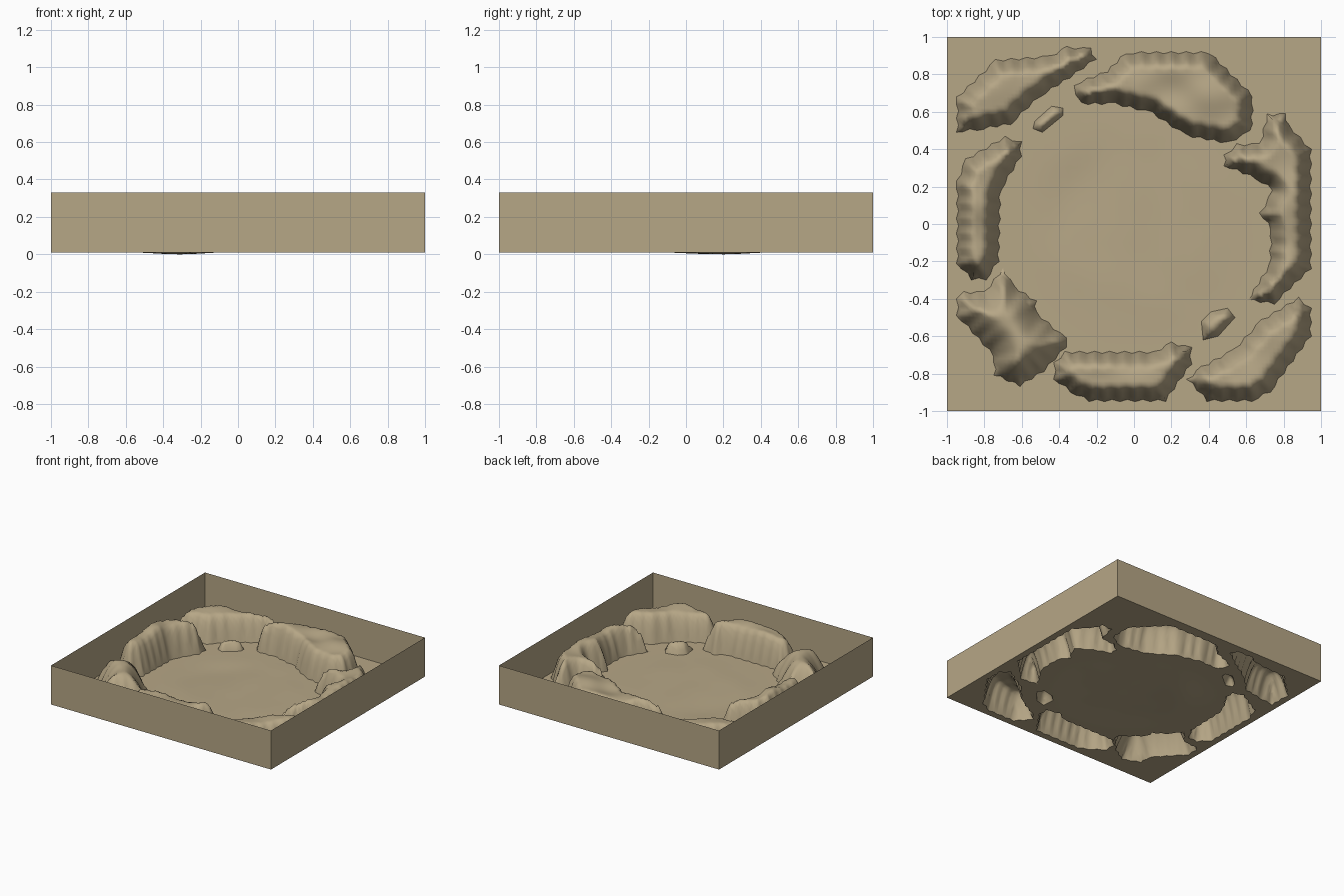
import bpy, math
from mathutils import Vector, noise
from mathutils.geometry import delaunay_2d_cdt

if "Cube" in bpy.data.objects:
    bpy.data.objects.remove(bpy.data.objects["Cube"])

sand = bpy.data.materials.new("sandstone")
sand.diffuse_color = (0.47, 0.385, 0.24, 1)
sand.use_nodes = True
sand.node_tree.nodes["Principled BSDF"].inputs["Base Color"].default_value = sand.diffuse_color
FLOOR, TOP = 0.01, 0.33
outlines = []


def make(name, verts, faces, smooth=True):
    mesh = bpy.data.meshes.new(name)
    mesh.from_pydata(verts, [], faces)
    mesh.materials.append(sand)
    for p in mesh.polygons:
        p.use_smooth = smooth
    ob = bpy.data.objects.new(name, mesh)
    bpy.context.collection.objects.link(ob)
    return ob


def inside(p, poly):
    hit = False
    for a, b in zip(poly, poly[1:] + poly[:1]):
        if (a.y > p.y) != (b.y > p.y) and p.x < (b.x - a.x) * (p.y - a.y) / (b.y - a.y) + a.x:
            hit = not hit
    return hit


def edge_distance(p, poly):
    best = 9
    for a, b in zip(poly, poly[1:] + poly[:1]):
        d = b - a
        t = max(0, min(1, (p - a).dot(d) / d.length_squared))
        best = min(best, (a + d * t - p).length)
    return best


def jagged(points, tooth):
    """Split an outline into short steps with a shallow scalloped edge."""
    pts = [Vector(p) for p in points]
    out = []
    for a, b in zip(pts, pts[1:] + pts[:1]):
        n = max(1, round((b - a).length / 0.04))
        normal = Vector((b.y - a.y, a.x - b.x)).normalized()
        for i in range(n):
            out.append(a.lerp(b, i / n) + normal * (tooth if i % 2 else 0))
    return out


def loop_edges(start, n):
    return [(start + i, start + (i + 1) % n) for i in range(n)]


def grid(step):
    n = round(2 / step)
    return [Vector((-1 + step * i, -1 + step * j)) for i in range(1, n) for j in range(1, n)]


def rock(name, points, height, slope, tooth=0.012):
    """Hollow cliff: steep sides rising from the outline to a rounded top."""
    poly = jagged(points, tooth)
    outlines.append(poly)
    lo = [min(p[k] for p in poly) for k in (0, 1)]
    hi = [max(p[k] for p in poly) for k in (0, 1)]
    fill = [p for p in grid(0.02) if lo[0] < p.x < hi[0] and lo[1] < p.y < hi[1]
            and inside(p, poly) and edge_distance(p, poly) > 0.01]
    vs, _, fs, *_ = delaunay_2d_cdt(poly + fill, loop_edges(0, len(poly)), [], 1, 1e-5)
    verts = []
    for v in vs:
        d = edge_distance(v, poly)
        t = min(1, d / slope)
        rise = math.sin(t * math.pi / 2) ** 0.9
        bump = 1 + 0.14 * noise.noise(Vector((v.x * 5, v.y * 5, 2)))
        verts.append((v.x, v.y, FLOOR + height * rise * bump))
    make(name, verts, fs)


# Cliffs around the rim
rock("cliff_back_left", [(-.95, .49), (-.95, .68), (-.74, .88), (-.45, .9), (-.36, .95), (-.23, .94),
     (-.2, .88), (-.34, .78), (-.5, .68), (-.66, .53), (-.84, .5)], .20, .085)
rock("cliff_back", [(-.32, .74), (-.28, .65), (-.1, .65), (.1, .6), (.28, .48), (.5, .44),
     (.62, .5), (.63, .68), (.4, .91), (-.04, .91), (-.14, .81)], .23, .085)
rock("cliff_right", [(.71, .59), (.81, .59), (.83, .53), (.95, .4), (.95, -.24), (.75, -.43), (.6, -.41),
     (.72, -.22), (.73, -.03), (.67, .06), (.74, .18), (.65, .24), (.48, .31), (.48, .37),
     (.55, .43), (.67, .43)], .23, .09)
rock("cliff_front_right", [(.88, -.39), (.95, -.45), (.95, -.6), (.73, -.9), (.63, -.95), (.39, -.95),
     (.28, -.83), (.36, -.76), (.53, -.67), (.68, -.51)], .22, .09)
rock("cliff_front", [(-.43, -.74), (-.37, -.68), (.11, -.68), (.2, -.63), (.31, -.66), (.31, -.75),
     (.17, -.95), (-.24, -.95), (-.34, -.9), (-.43, -.83)], .23, .085)
rock("cliff_front_left", [(-.7, -.23), (-.64, -.33), (-.52, -.41), (-.52, -.47), (-.36, -.61), (-.36, -.66),
     (-.48, -.79), (-.61, -.87), (-.75, -.81), (-.75, -.71), (-.95, -.49), (-.95, -.4),
     (-.91, -.36), (-.8, -.36)], .24, .16)
rock("cliff_left", [(-.87, -.3), (-.95, -.21), (-.95, .23), (-.9, .35), (-.69, .47), (-.6, .44), (-.6, .36),
     (-.71, .18), (-.72, -.2), (-.79, -.3)], .25, .085)

# Two loose boulders
rock("boulder_back", [(-.54, .51), (-.49, .49), (-.38, .58), (-.38, .62), (-.44, .63), (-.53, .55)], .07, .035, 0)
rock("boulder_front", [(.36, -.52), (.41, -.47), (.5, -.45), (.54, -.5), (.45, -.6), (.37, -.62)], .08, .05, 0)

# Floor with holes under the rocks, gently uneven in the middle
pts = [Vector(c) for c in ((-1, -1), (1, -1), (1, 1), (-1, 1))]
edges = loop_edges(0, 4)
for poly in outlines:
    edges += loop_edges(len(pts), len(poly))
    pts += poly
pts += [p for p in grid(0.05) if all(not inside(p, o) and edge_distance(p, o) > 0.015 for o in outlines)]
vs, _, fs, *_ = delaunay_2d_cdt(pts, edges, [], 1, 1e-5)
keep = []
for f in fs:
    c = sum((vs[i] for i in f), Vector((0, 0))) / len(f)
    if not any(inside(c, o) for o in outlines):
        keep.append(f)
verts = []
for v in vs:
    middle = max(0, min(1, (0.6 - v.length) / 0.2))
    hollow = math.exp(-((v.x + .34) ** 2 + (v.y - .18) ** 2) / 0.05)
    wave = 0.004 * noise.noise(Vector((v.x * 4, v.y * 4, 7)))
    verts.append((v.x, v.y, max(0, FLOOR + middle * (wave + .004 - .016 * hollow))))
make("floor", verts, keep)

# Thin walls around the tray
corners = [(-1, -1), (1, -1), (1, 1), (-1, 1)]
for i, name in enumerate(("wall_front", "wall_right", "wall_back", "wall_left")):
    (ax, ay), (bx, by) = corners[i], corners[(i + 1) % 4]
    make(name, [(ax, ay, FLOOR), (bx, by, FLOOR), (bx, by, TOP), (ax, ay, TOP)], [(0, 1, 2, 3)], False)
